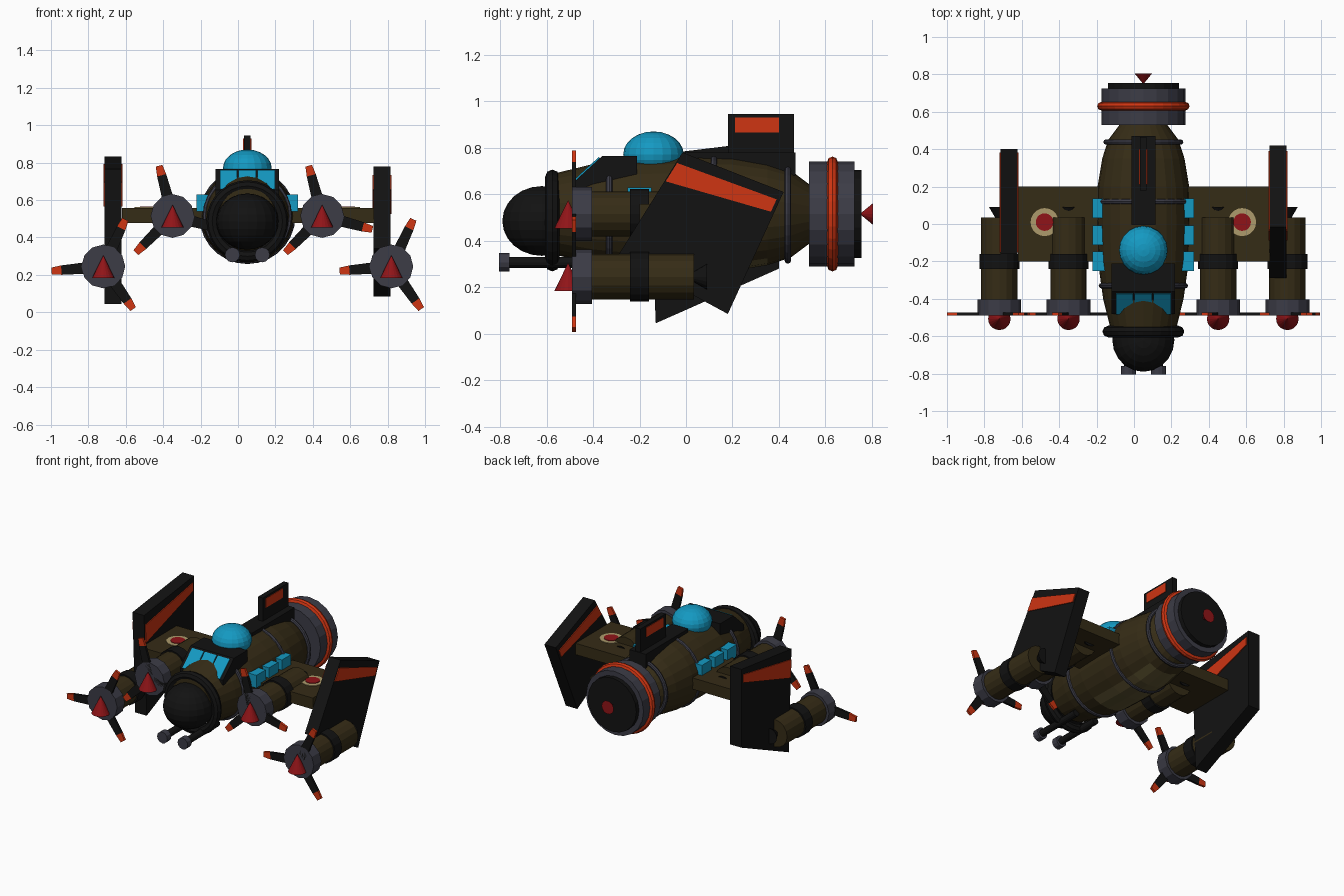
import bpy, bmesh, math
from mathutils import Matrix, Vector

cube = bpy.data.objects.get("Cube")
if cube:
    bpy.data.objects.remove(cube)

CX, CZ = 0.05, 0.515  # fuselage axis


def material(name, r, g, b):
    m = bpy.data.materials.new(name)
    m.use_nodes = True
    m.diffuse_color = (r, g, b, 1)
    m.node_tree.nodes["Principled BSDF"].inputs["Base Color"].default_value = (r, g, b, 1)
    return m


BROWN = material("dark_brown", 0.036, 0.025, 0.008)
OLIVE = material("belly_olive", 0.11, 0.085, 0.03)
BLACK = material("black", 0.006, 0.006, 0.006)
GREY = material("slate_grey", 0.045, 0.045, 0.062)
ORANGE = material("orange", 0.62, 0.035, 0.006)
RED = material("red", 0.28, 0.007, 0.009)
CYAN = material("glass_cyan", 0.007, 0.32, 0.54)
TAN = material("tan", 0.42, 0.33, 0.15)

ALONG_Y = Matrix.Rotation(-math.pi / 2, 4, 'X')  # local z becomes +y


def finish(name, bm, mat, matrix=Matrix()):
    bm.transform(matrix)
    bmesh.ops.recalc_face_normals(bm, faces=bm.faces)
    mesh = bpy.data.meshes.new(name)
    bm.to_mesh(mesh)
    bm.free()
    mesh.materials.append(mat)
    ob = bpy.data.objects.new(name, mesh)
    bpy.context.collection.objects.link(ob)
    return ob


def tube(name, mat, x, z, y0, y1, r0, r1=None, sides=16):
    """Cylinder or cone running along y."""
    bm = bmesh.new()
    bmesh.ops.create_cone(bm, cap_ends=True, segments=sides, radius1=r0,
                          radius2=r0 if r1 is None else r1, depth=y1 - y0)
    return finish(name, bm, mat, Matrix.Translation((x, (y0 + y1) / 2, z)) @ ALONG_Y)


def upright(name, mat, x, y, z0, z1, r0, r1=None, sides=20):
    """Cylinder or cone standing on z."""
    bm = bmesh.new()
    bmesh.ops.create_cone(bm, cap_ends=True, segments=sides, radius1=r0,
                          radius2=r0 if r1 is None else r1, depth=z1 - z0)
    return finish(name, bm, mat, Matrix.Translation((x, y, (z0 + z1) / 2)))


def ball(name, mat, centre, radii):
    bm = bmesh.new()
    bmesh.ops.create_uvsphere(bm, u_segments=20, v_segments=12, radius=1)
    return finish(name, bm, mat, Matrix.Translation(centre) @ Matrix.Diagonal((*radii, 1)))


def box(name, mat, x, y, z):
    """Box from (min, max) pairs."""
    bm = bmesh.new()
    bmesh.ops.create_cube(bm, size=1)
    size = [b - a for a, b in (x, y, z)]
    mid = [(a + b) / 2 for a, b in (x, y, z)]
    return finish(name, bm, mat, Matrix.Translation(mid) @ Matrix.Diagonal((*size, 1)))


def slab(name, mat, outline, x0, x1):
    """Side outline of (y, z) points extruded across x."""
    bm = bmesh.new()
    face = bm.faces.new([bm.verts.new((x0, y, z)) for y, z in outline])
    out = bmesh.ops.extrude_face_region(bm, geom=[face])
    moved = [v for v in out["geom"] if isinstance(v, bmesh.types.BMVert)]
    bmesh.ops.translate(bm, verts=moved, vec=(x1 - x0, 0, 0))
    return finish(name, bm, mat)


def lathe(name, mat, x, z, profile, sides, closed=False):
    """Spin (y, radius) points round the y axis."""
    bm = bmesh.new()
    verts = [bm.verts.new((r, y, 0)) for y, r in profile]
    edges = [bm.edges.new(p) for p in zip(verts, verts[1:])]
    if closed:
        edges.append(bm.edges.new((verts[-1], verts[0])))
    bmesh.ops.spin(bm, geom=verts + edges, cent=(0, 0, 0), axis=(0, 1, 0),
                   angle=math.tau, steps=sides)
    bmesh.ops.remove_doubles(bm, verts=bm.verts, dist=0.0005)
    if not closed:
        bmesh.ops.holes_fill(bm, edges=bm.edges, sides=0)
    return finish(name, bm, mat, Matrix.Translation((x, 0, z)))


def hoop(name, mat, y, z, major, minor):
    ring = [(y + minor * math.sin(math.tau * i / 8), major + minor * math.cos(math.tau * i / 8))
            for i in range(8)]
    return lathe(name, mat, CX, z, ring, 28, True)


# Fuselage with lighter belly panel
hull = lathe("fuselage", BROWN, CX, CZ,
             [(-0.6, 0.15), (-0.55, 0.178), (-0.4, 0.215), (-0.2, 0.243), (0, 0.25),
              (0.2, 0.245), (0.35, 0.22), (0.45, 0.188), (0.54, 0.12)], 24)
hull.data.materials.append(OLIVE)
for p in hull.data.polygons:
    if p.normal.z < -0.9 and abs(p.center.y) < 0.3:
        p.material_index = 1
for i, (y, r) in enumerate([(-0.33, 0.225), (0.12, 0.243), (0.438, 0.2)]):
    hoop(f"fuselage_hoop_{i + 1}", GREY, y, CZ, r, 0.014)

# Nose ball, collar and twin guns
ball("nose_ball", BLACK, (CX, -0.62, 0.485), (0.166, 0.17, 0.15))
hoop("nose_collar", BLACK, -0.575, 0.487, 0.188, 0.031)
for side in (-1, 1):
    x = CX + side * 0.08
    tube(f"gun_barrel_{side}", BLACK, x, 0.307, -0.77, -0.42, 0.024, sides=12)
    tube(f"gun_muzzle_{side}", GREY, x, 0.307, -0.805, -0.76, 0.04, sides=12)

# Tail drum
tube("tail_drum", GREY, CX, CZ, 0.53, 0.725, 0.225, sides=20)
hoop("tail_band", ORANGE, 0.63, CZ, 0.224, 0.023)
tube("tail_cap", BLACK, CX, CZ, 0.72, 0.755, 0.19, sides=20)
tube("tail_light", RED, CX, CZ, 0.75, 0.805, 0.002, 0.047)

# Windscreen housing with three sloped panes
slab("windscreen_housing", BLACK,
     [(-0.21, 0.62), (-0.21, 0.765), (-0.36, 0.765), (-0.48, 0.655), (-0.48, 0.62)],
     CX - 0.17, CX + 0.17)
for i in (-1, 0, 1):
    x = CX + i * 0.101
    slab(f"windscreen_pane_{i + 2}", CYAN,
         [(-0.37, 0.755), (-0.375, 0.76), (-0.484, 0.66), (-0.478, 0.655)],
         x - 0.046, x + 0.046)

# Top dome
upright("dome_base", GREY, CX, -0.14, 0.72, 0.77, 0.115)
ball("dome", CYAN, (CX, -0.14, 0.772), (0.13, 0.13, 0.098))

# Spine and tail fin
box("spine", BLACK, (CX - 0.064, CX + 0.064), (-0.005, 0.47), (0.68, 0.78))
box("tail_fin", BLACK, (CX - 0.018, CX + 0.018), (0.18, 0.465), (0.7, 0.945))
box("tail_fin_panel", ORANGE, (CX - 0.022, CX + 0.022), (0.21, 0.4), (0.865, 0.93))

# Wing, roundels and side windows
box("wing", BROWN, (CX - 0.67, CX + 0.676), (-0.2, 0.2), (0.478, 0.558))
for side in (-1, 1):
    x = CX + side * 0.528
    upright(f"roundel_ring_{side}", TAN, x, 0.01, 0.55, 0.562, 0.075)
    upright(f"roundel_centre_{side}", RED, x, 0.01, 0.55, 0.566, 0.047)
    for i, y in enumerate((-0.2, -0.06, 0.085)):
        xs = sorted((CX + side * 0.2, CX + side * 0.271))
        box(f"side_window_{side}_{i}", CYAN, xs, (y - 0.052, y + 0.052), (0.54, 0.63))


def wing_fin(name, corners, x0, x1):
    """Tilted end fin with a stripe below its top edge, on both faces."""
    slab(name, BLACK, corners, x0, x1)
    top_a, top_b, low_b, low_a = [Vector(c) for c in corners]
    near, far = top_a.lerp(low_a, 0.1), top_b.lerp(low_b, 0.07)
    near2, far2 = top_a.lerp(low_a, 0.28), top_b.lerp(low_b, 0.17)
    stripe = [near.lerp(far, 0.01), near.lerp(far, 0.97),
              near2.lerp(far2, 0.97), near2.lerp(far2, 0.01)]
    slab(name + "_stripe", ORANGE, stripe, x0 - 0.006, x1 + 0.006)


wing_fin("left_fin", [(-0.015, 0.78), (0.42, 0.61), (0.18, 0.085), (-0.29, 0.34)], 0.725, 0.815)
wing_fin("right_fin", [(-0.16, 0.766), (0.4, 0.834), (0.4, 0.28), (-0.13, 0.045)], -0.714, -0.624)


def blade(name, mat, hub, angle, r0, r1, w0, w1):
    """Tapered flat blade section in the xz plane."""
    bm = bmesh.new()
    bmesh.ops.create_cube(bm, size=1)
    for v in bm.verts:
        w = w1 if v.co.x > 0 else w0
        v.co = (r1 if v.co.x > 0 else r0, v.co.y * 0.016, v.co.z * w)
    finish(name, bm, mat, Matrix.Translation(hub) @ Matrix.Rotation(-math.radians(angle), 4, 'Y'))


def engine(name, x, z, first_angle):
    tube(name + "_nacelle", BROWN, x, z, -0.41, 0.035, 0.097)
    tube(name + "_strap", BLACK, x, z, -0.24, -0.16, 0.107)
    tube(name + "_cowl", GREY, x, z, -0.49, -0.405, 0.117, sides=12)
    tube(name + "_exhaust", BLACK, x, z, 0.03, 0.09, 0.02, 0.055)
    upright(name + "_spinner", RED, x, -0.507, z - 0.062, z + 0.058, 0.06, 0.001)
    for i in range(3):
        a = first_angle + i * 120
        hub = (x, -0.482, z)
        blade(f"{name}_blade_{i}", BLACK, hub, a, 0.03, 0.225, 0.066, 0.05)
        blade(f"{name}_blade_tip_{i}", ORANGE, hub, a, 0.225, 0.278, 0.05, 0.036)


# Engines
for label, side in (("left", 1), ("right", -1)):
    engine(label + "_inner_engine", CX + side * 0.4, CZ, 105)
    engine(label + "_outer_engine", CX + side * 0.77, 0.245, 65)
